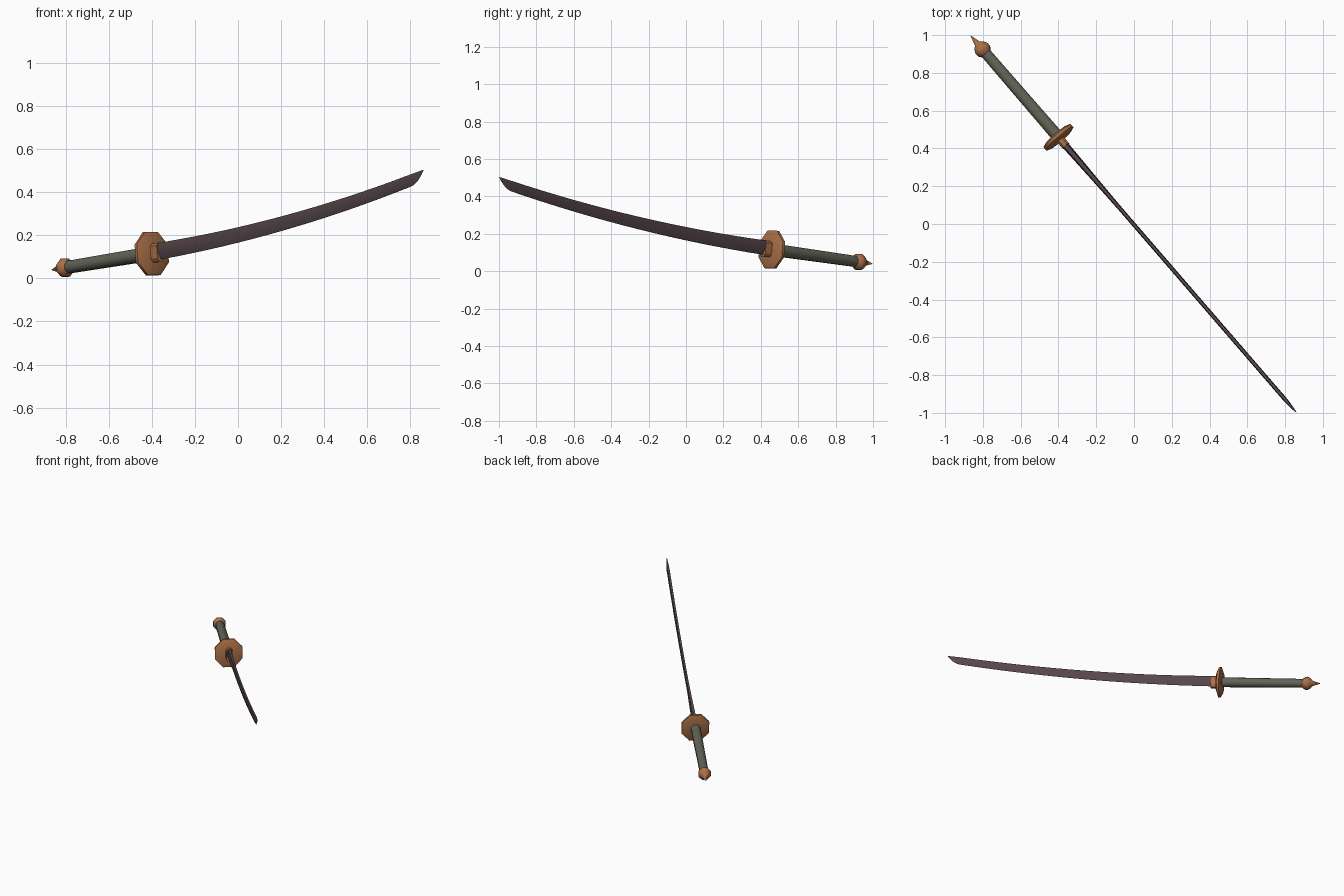
import bpy, bmesh, math
from mathutils import Matrix, Vector

if "Cube" in bpy.data.objects:
    bpy.data.objects.remove(bpy.data.objects["Cube"])

# Sword frame: local X runs along the grip axis (origin at the guard), local Z points to the spine
tilt = math.atan(0.107)
d = Vector((0.654 * math.cos(tilt), -0.7565 * math.cos(tilt), math.sin(tilt))).normalized()
side = Vector((0, 0, 1)).cross(d).normalized()
up = d.cross(side)
frame = Matrix((d, side, up)).transposed().to_4x4()
frame.translation = Vector((-0.400, 0.459, 0.115))


def material(name, rgb):
    m = bpy.data.materials.new(name)
    lin = [((c / 255 + 0.055) / 1.055) ** 2.4 for c in rgb]
    m.diffuse_color = (*lin, 1)
    m.use_nodes = True
    m.node_tree.nodes["Principled BSDF"].inputs["Base Color"].default_value = m.diffuse_color
    return m


copper = material("copper", (170, 112, 72))
grip_green = material("grip grey green", (98, 99, 86))
dark_steel = material("dark steel", (86, 70, 74))


def loft(name, rings, mat, smooth=0):
    """Skin a list of equal-length rings; a collapsed ring is merged to a point."""
    bm = bmesh.new()
    vs = [[bm.verts.new(frame @ Vector(p)) for p in r] for r in rings]
    n = len(vs[0])
    for a, b in zip(vs, vs[1:]):
        for i in range(n):
            j = (i + 1) % n
            bm.faces.new((a[i], a[j], b[j], b[i]))
    bm.faces.new(vs[0][::-1])
    bm.faces.new(vs[-1])
    bmesh.ops.remove_doubles(bm, verts=bm.verts, dist=1e-5)
    bmesh.ops.recalc_face_normals(bm, faces=bm.faces)
    me = bpy.data.meshes.new(name)
    bm.to_mesh(me)
    bm.free()
    me.materials.append(mat)
    ob = bpy.data.objects.new(name, me)
    bpy.context.collection.objects.link(ob)
    if smooth:
        bpy.ops.object.select_all(action='DESELECT')
        ob.select_set(True)
        bpy.context.view_layer.objects.active = ob
        bpy.ops.object.shade_smooth_by_angle(angle=math.radians(smooth))
    return ob


def turned(name, profile, mat, sides=8, sy=1.0, smooth=50):
    """Turn (position, radius) pairs round the grip axis."""
    rings = []
    for t, r in profile:
        angles = [(i + 0.5) * math.tau / sides for i in range(sides)]
        rings.append([(t, r * sy * math.cos(a), r * math.sin(a)) for a in angles])
    return loft(name, rings, mat, smooth)


# Grip, pommel with spike, octagonal guard
turned("grip", [(-0.61, 0.031), (0.0, 0.035)], grip_green)
turned("pommel", [(-0.718, 0.0), (-0.660, 0.018), (-0.645, 0.035), (-0.624, 0.047),
                  (-0.606, 0.045), (-0.588, 0.032)], copper)
turned("guard", [(-0.019, 0.078), (-0.008, 0.109), (0.008, 0.109), (0.019, 0.078)],
       copper, sy=0.94)

# Collar holding the blade
collar = [[(x, y * w, z * h) for y, z in ((-1, -.6), (-.5, -1), (.5, -1), (1, -.6),
                                          (1, .7), (.5, 1), (-.5, 1), (-1, .7))]
          for x, w, h in ((0.0, 0.024, 0.042), (0.062, 0.021, 0.045))]
loft("collar", collar, copper)

# Curved blade: flat spine on top, ridge on each flank, edge below
L, start = 1.899, 0.06
stations = [L * 0.94 * i / 16 for i in range(17)] + [L - 0.085, L - 0.06, L - 0.035, L - 0.015, L]
rings = []
for u in stations:
    top = 0.043 + 0.0384 * u * u
    slope = 2 * 0.0384 * u
    h = 0.077 - 0.025 * u / L
    w = 0.011 + 0.008 * max(0.0, 1 - u / 0.4)
    k = min(1.0, (L - u) / 0.10)            # rounded point
    h *= math.sin(k * math.pi / 2) ** 0.8 if u < L else 0.0
    w *= k ** 0.6 if u < L else 0.0
    ring = []
    for y, v in ((-0.6, 0), (0.6, 0), (1, 0.45), (0, 1), (-1, 0.45)):
        ring.append((start + u + slope * h * v * k, y * w, top - h * v))
    rings.append(ring)
loft("blade", rings, dark_steel, 75)
